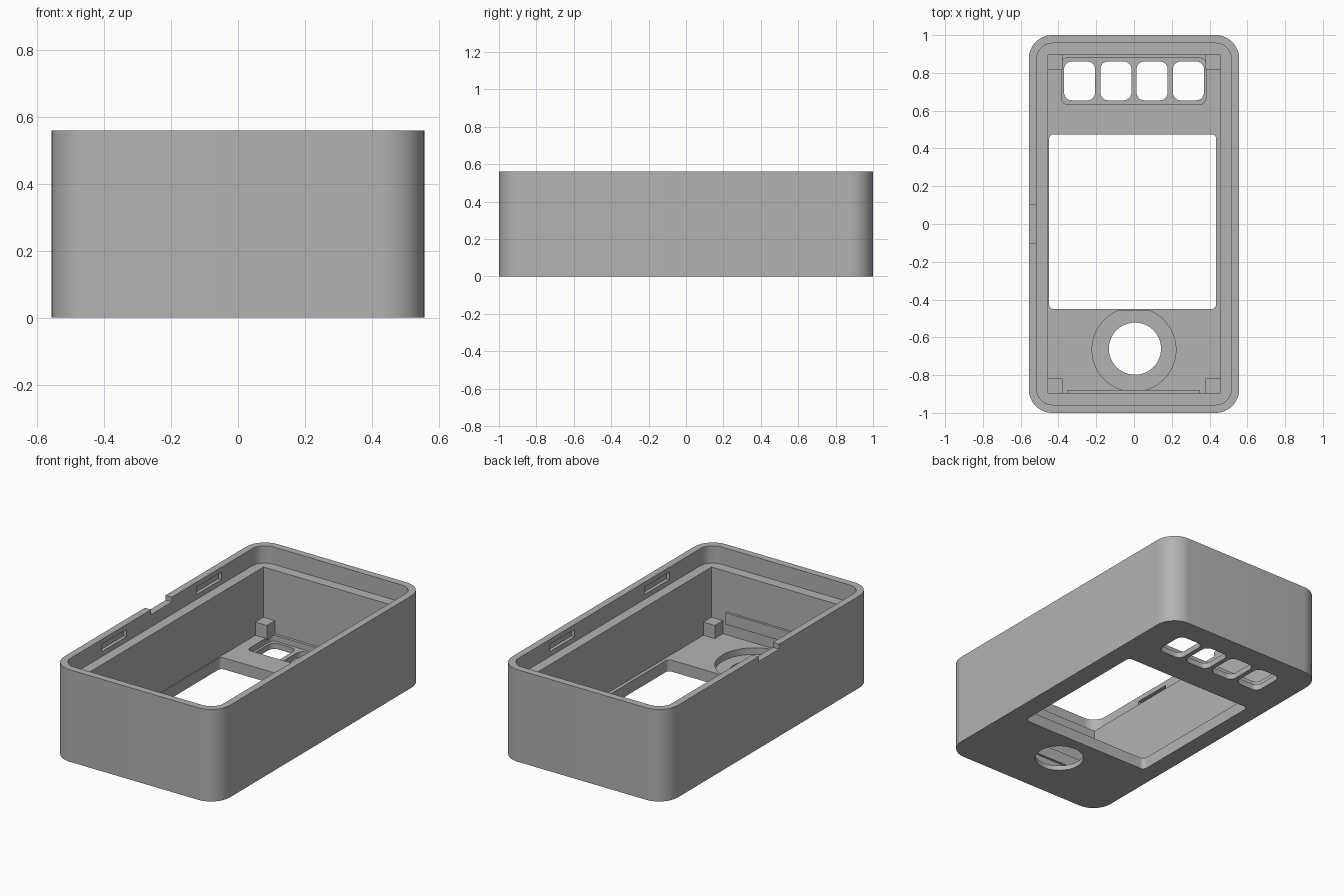
import bpy, bmesh, math

if "Cube" in bpy.data.objects:
    bpy.data.objects.remove(bpy.data.objects["Cube"])

grey = bpy.data.materials.new("plain grey")
grey.diffuse_color = (0.45, 0.45, 0.45, 1)
grey.use_nodes = True
grey.node_tree.nodes["Principled BSDF"].inputs["Base Color"].default_value = grey.diffuse_color


def prism(name, outline, z0, z1):
    """Solid extruded upward from a flat outline."""
    bm = bmesh.new()
    base = bm.faces.new([bm.verts.new((x, y, z0)) for x, y in outline])
    top = bmesh.ops.extrude_face_region(bm, geom=[base])["geom"]
    bmesh.ops.translate(bm, vec=(0, 0, z1 - z0),
                        verts=[v for v in top if isinstance(v, bmesh.types.BMVert)])
    bmesh.ops.recalc_face_normals(bm, faces=bm.faces)
    mesh = bpy.data.meshes.new(name)
    bm.to_mesh(mesh)
    bm.free()
    mesh.materials.append(grey)
    ob = bpy.data.objects.new(name, mesh)
    bpy.context.collection.objects.link(ob)
    return ob


def rect(x0, x1, y0, y1, r=0.0, n=8):
    """Rectangle outline with optional rounded corners."""
    if r == 0:
        return [(x0, y0), (x1, y0), (x1, y1), (x0, y1)]
    pts = []
    for cx, cy, a in ((x1 - r, y1 - r, 0), (x0 + r, y1 - r, 90),
                      (x0 + r, y0 + r, 180), (x1 - r, y0 + r, 270)):
        for i in range(n + 1):
            t = math.radians(a + 90 * i / n)
            pts.append((cx + r * math.cos(t), cy + r * math.sin(t)))
    return pts


def circle(cx, cy, r, n=64):
    return [(cx + r * math.cos(2 * math.pi * i / n),
             cy + r * math.sin(2 * math.pi * i / n)) for i in range(n)]


def cut(target, outline, z0, z1):
    """Remove a prism from the target."""
    tool = prism("cutter", outline, z0, z1)
    tool.hide_render = True
    mod = target.modifiers.new("cut", "BOOLEAN")
    mod.operation, mod.solver, mod.object = "DIFFERENCE", "EXACT", tool
    bpy.context.view_layer.objects.active = target
    bpy.ops.object.modifier_apply(modifier=mod.name)
    bpy.data.objects.remove(tool)


H, FLOOR, LEDGE = 0.56, 0.07, 0.455

# Outer case, main cavity and the rabbet for the lid
case = prism("case", rect(-0.557, 0.557, -1, 1, 0.125, 14), 0, H)
cut(case, rect(-0.455, 0.455, -0.895, 0.895), FLOOR, H + 0.1)
cut(case, rect(-0.515, 0.515, -0.957, 0.957, 0.083, 12), LEDGE, H + 0.1)

# Screen window
cut(case, rect(-0.45, 0.435, -0.45, 0.475, 0.025), -0.1, 0.2)

# Button recess with four openings
cut(case, rect(-0.385, 0.38, 0.635, 0.878, 0.03), 0.035, 0.2)
for cx in (-0.288, -0.096, 0.096, 0.288):
    cut(case, rect(cx - 0.082, cx + 0.082, 0.655, 0.86, 0.04), -0.1, 0.2)

# Round control: recess trimmed flat front and back, and its opening
dial = [(x, min(max(y, -0.885), -0.457)) for x, y in circle(0, -0.665, 0.222)]
dial = [p for i, p in enumerate(dial)
        if not (p[1] in (-0.885, -0.457) and dial[i - 1][1] == p[1]
                and dial[(i + 1) % len(dial)][1] == p[1])]
cut(case, dial, 0.03, 0.2)
cut(case, circle(0.005, -0.66, 0.138), -0.1, 0.2)

# Lid clip slots in both long walls
for s in (-1, 1):
    for cy in (-0.455, 0.455):
        a, b = sorted((s * 0.50, s * 0.535))
        cut(case, rect(a, b, cy - 0.12, cy + 0.12), 0.485, 0.53)

# Prying notch in the left rim
cut(case, rect(-0.6, -0.505, -0.1, 0.1), H - 0.03, H + 0.1)

# Corner posts
for sx, side in ((-1, "left"), (1, "right")):
    for sy, end in ((-1, "front"), (1, "back")):
        a, b = sorted((sx * 0.378, sx * 0.46))
        c, d = sorted((sy * 0.817, sy * 0.9))
        prism(f"corner_post_{end}_{side}", rect(a, b, c, d), FLOOR - 0.01, 0.15)

# Thin rib on the inside of the front wall
prism("front_rib", rect(-0.355, 0.35, -0.9, -0.88), 0.14, 0.21)

# Smooth rounded corners, crisp edges
bpy.ops.object.select_all(action="DESELECT")
case.select_set(True)
bpy.context.view_layer.objects.active = case
bpy.ops.object.shade_smooth_by_angle(angle=math.radians(30))
